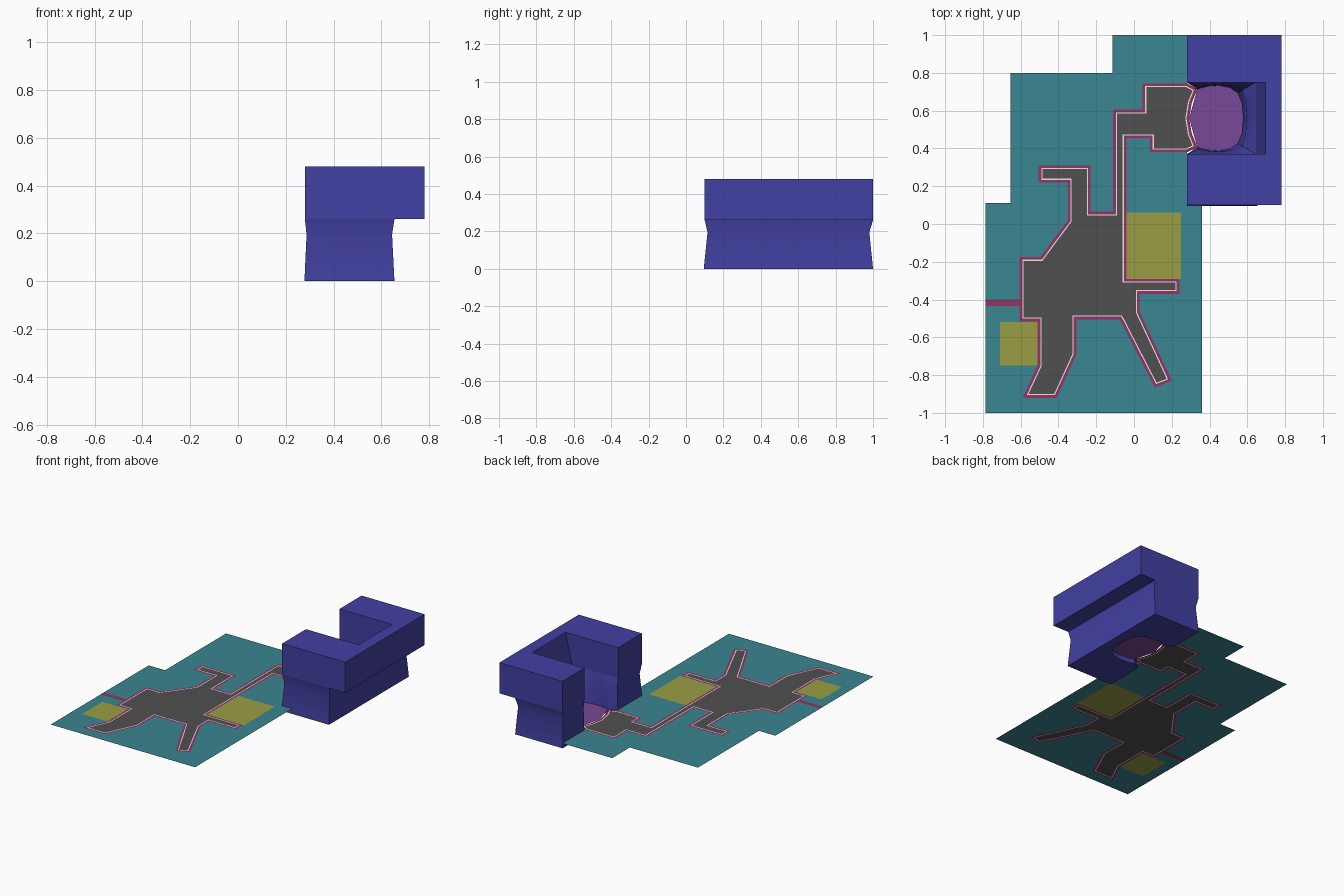
import bpy, bmesh
from mathutils import Vector, geometry

cube = bpy.data.objects.get("Cube")
if cube:
    bpy.data.objects.remove(cube)

SHEET_Z = 0.035
MID_Y = 0.56


def material(name, rgb):
    linear = [((c / 255 + 0.055) / 1.055) ** 2.4 for c in rgb] + [1]
    mat = bpy.data.materials.new(name)
    mat.use_nodes = True
    mat.diffuse_color = linear
    mat.node_tree.nodes["Principled BSDF"].inputs["Base Color"].default_value = linear
    return mat


teal = material("teal", (58, 134, 146))
grey = material("dark grey", (80, 80, 80))
white = material("white", (240, 240, 240))
pink = material("crimson", (152, 50, 100))
purple = material("purple", (120, 72, 150))
yellow = material("olive yellow", (154, 158, 68))
blue = material("indigo", (66, 64, 162))


def add_object(name, bm, mat):
    mesh = bpy.data.meshes.new(name)
    bm.to_mesh(mesh)
    bm.free()
    mesh.materials.append(mat)
    obj = bpy.data.objects.new(name, mesh)
    bpy.context.collection.objects.link(obj)
    return obj


def inset(path, width):
    """Move every side of a counter-clockwise outline inward."""
    result = []
    for i, p in enumerate(path):
        a, b, c = Vector(path[i - 1]), Vector(p), Vector(path[(i + 1) % len(path)])
        d1, d2 = (b - a).normalized(), (c - b).normalized()
        n1, n2 = Vector((-d1.y, d1.x)), Vector((-d2.y, d2.x))
        result.append(b + (n1 + n2) * (width / (1 + n1.dot(n2))))
    return result


def rectangle(x0, y0, x1, y1):
    return [(x0, y0), (x1, y0), (x1, y1), (x0, y1)]


def mirrored(half):
    """Complete an inner wall about the arena's middle line."""
    return half + [(x, 2 * MID_Y - y) for x, y in reversed(half[:-1])]


# Outlines of the flat ground plan
ground = [(-.785, -1), (.36, -1), (.36, .1), (.28, .1), (.28, 1), (-.115, 1),
          (-.115, .8), (-.655, .8), (-.655, .11), (-.785, .11)]
road = [(.28, .745), (.045, .745), (.045, .605), (-.11, .605), (-.11, .065),
        (-.23, .065), (-.23, .31), (-.505, .31), (-.505, .22), (-.35, .22),
        (-.35, .02), (-.495, -.175), (-.605, -.175), (-.605, -.515), (-.51, -.515),
        (-.51, -.75), (-.59, -.92), (-.41, -.92), (-.305, -.69), (-.305, -.505),
        (-.075, -.505), (.11, -.865), (.2, -.83), (.03, -.465), (.03, -.37),
        (.24, -.37), (.24, -.29), (-.04, -.29), (-.04, .455), (.085, .455),
        (.085, .38), (.28, .38), (.335, .405), (.305, .48), (.292, .56),
        (.305, .64), (.335, .715)]
hole_half = [(.28, .75), (.335, .715), (.39, .729), (.45, .733), (.51, .722),
             (.55, .695), (.573, .64), (.58, MID_Y)]
hole = mirrored(hole_half)
floor = [(.292, MID_Y)] + list(reversed(hole[1:-1]))

# Later regions cover earlier ones
regions = [
    ("ground_sheet", teal, [ground]),
    ("arena_floor", purple, [floor]),
    ("yellow_patches", yellow, [rectangle(-.04, -.29, .25, .06),
                                rectangle(-.71, -.75, -.51, -.52)]),
    ("road_border", pink, [road, rectangle(-.785, -.435, -.6, -.4)]),
    ("road_line", white, [inset(road, .014)]),
    ("road_surface", grey, [inset(road, .02), rectangle(-.785, -.405, -.6, -.4)]),
]
points, loops, owner = [], [], []
for index, (_, _, outlines) in enumerate(regions):
    for outline in outlines:
        loops.append(list(range(len(points), len(points) + len(outline))))
        points += [Vector(p) for p in outline]
        owner.append(index)
verts, _, faces, _, _, sources = geometry.delaunay_2d_cdt(points, [], loops, 1, 1e-5)

# Flat tiles, one object per region
for index, (name, mat, _) in enumerate(regions):
    bm = bmesh.new()
    used = {}
    for face, source in zip(faces, sources):
        if source and max(owner[s] for s in source) == index:
            for v in face:
                if v not in used:
                    used[v] = bm.verts.new((verts[v].x, verts[v].y, SHEET_Z))
            bm.faces.new([used[v] for v in face])
    add_object(name, bm, mat)


def loft(name, levels):
    """Stack U-shaped rings: (height, outer rectangle, inner wall)."""
    bm = bmesh.new()
    rings = [[bm.verts.new((x, y, z)) for x, y in rectangle(*box) + inner]
             for z, box, inner in levels]
    for low, high in zip(rings, rings[1:]):
        for i in range(len(low)):
            j = (i + 1) % len(low)
            bm.faces.new((low[i], low[j], high[j], high[i]))
    bm.faces.new(list(reversed(rings[0])))
    bm.faces.new(rings[-1])
    bmesh.ops.recalc_face_normals(bm, faces=bm.faces[:])
    return add_object(name, bm, blue)


# Lower wall with a waist, rounded inside and widening to a square rim
rim_half = [(.28, .75), (.35, .75), (.43, .75), (.52, .75), (.6, .75),
            (.645, .75), (.645, .66), (.645, MID_Y)]
rim = mirrored(rim_half)
waist = [tuple(Vector(a).lerp(Vector(b), .25)) for a, b in zip(hole, rim)]
waist[0], waist[-1] = (.287, .75), (.287, 2 * MID_Y - .75)
lower = loft("lower_wall", [
    (0, (.278, .095, .655, 1), hole),
    (.195, (.287, .115, .645, .98), waist),
    (.26, (.28, .1, .655, 1), rim)])

# Overhanging upper block with a notch
foot = mirrored([(.28, .75), (.645, .75), (.645, MID_Y)])
top = mirrored([(.28, .75), (.695, .75), (.695, MID_Y)])
loft("upper_block", [(.26, (.28, .1, .78, 1), foot),
                     (.48, (.28, .1, .78, 1), top)])

bpy.ops.object.select_all(action='DESELECT')
lower.select_set(True)
bpy.context.view_layer.objects.active = lower
bpy.ops.object.shade_smooth_by_angle(angle=0.6)
